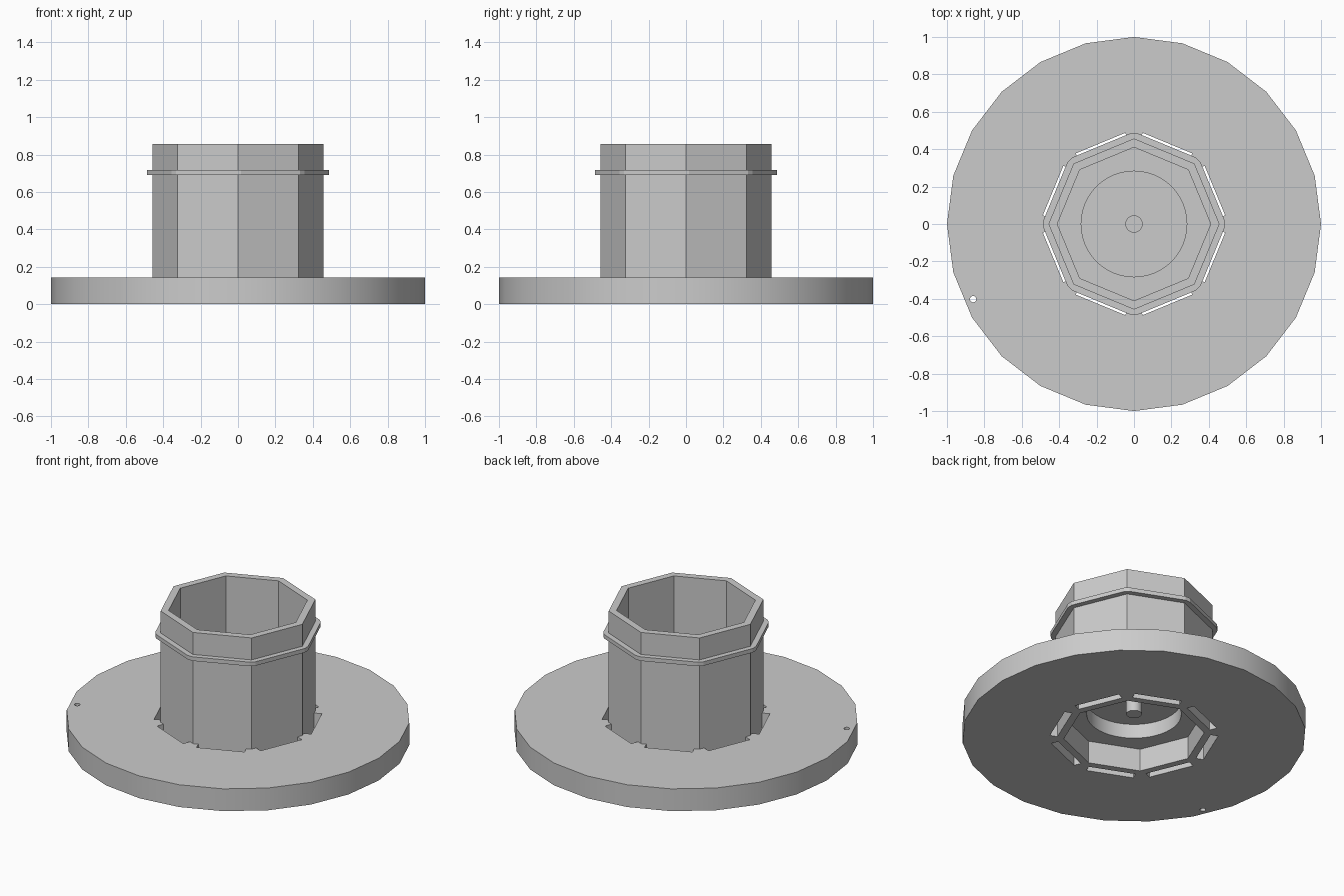
import bpy, bmesh
from math import cos, sin, pi, radians
from mathutils import Matrix

if "Cube" in bpy.data.objects:
    bpy.data.objects.remove(bpy.data.objects["Cube"])


def circle(r, n):
    return [(r * cos(2 * pi * i / n), r * sin(2 * pi * i / n)) for i in range(n)]


def octagon(r, n):
    """n points walked along an octagon with corner radius r"""
    out = []
    for i in range(n):
        a = 2 * pi * i / n
        rr = r * cos(pi / 8) / cos(a % (pi / 4) - pi / 8)
        out.append((rr * cos(a), rr * sin(a)))
    return out


def blunt_octagon(r, half):
    """octagon with corners cut, two points per corner"""
    out = []
    for i in range(8):
        for s in (-half, half):
            a = i * pi / 4 + s
            out.append((r * cos(a), r * sin(a)))
    return out


def prism(bm, pts, z0, z1):
    lo = [bm.verts.new((x, y, z0)) for x, y in pts]
    hi = [bm.verts.new((x, y, z1)) for x, y in pts]
    n = len(pts)
    bm.faces.new(lo[::-1])
    bm.faces.new(hi)
    for i in range(n):
        j = (i + 1) % n
        bm.faces.new((lo[i], lo[j], hi[j], hi[i]))


def finish(name, bm):
    bmesh.ops.recalc_face_normals(bm, faces=bm.faces)
    me = bpy.data.meshes.new(name)
    bm.to_mesh(me)
    bm.free()
    ob = bpy.data.objects.new(name, me)
    bpy.context.collection.objects.link(ob)
    return ob


def smooth(ob):
    bpy.ops.object.select_all(action='DESELECT')
    ob.select_set(True)
    bpy.context.view_layer.objects.active = ob
    bpy.ops.object.shade_smooth_by_angle(angle=radians(30))


def solid(name, pts, z0, z1):
    bm = bmesh.new()
    prism(bm, pts, z0, z1)
    return finish(name, bm)


def sleeve(name, outer, inner, z0, z1):
    """hollow wall between two outlines with equal point counts"""
    bm = bmesh.new()
    loops = [[bm.verts.new((x, y, z)) for x, y in p]
             for p, z in ((outer, z0), (outer, z1), (inner, z1), (inner, z0))]
    n = len(outer)
    for k in range(4):
        a, b = loops[k], loops[(k + 1) % 4]
        for i in range(n):
            j = (i + 1) % n
            bm.faces.new((a[i], a[j], b[j], b[i]))
    return finish(name, bm)


BASE, TOP = 0.143, 0.857
R_OUT, R_IN = 0.457, 0.41

# base disc
disc = solid("base_disc", circle(1.0, 24), 0, BASE)

# cutter: centre opening, eight slots and the small rim hole
bm = bmesh.new()
prism(bm, circle(R_IN, 8), -0.1, 0.3)
prism(bm, [(x - 0.86, y - 0.402) for x, y in circle(0.017, 16)], -0.1, 0.3)
slot_in = R_OUT * cos(pi / 8)
for i in range(8):
    m = Matrix.Rotation(pi / 8 + i * pi / 4, 2)
    box = [(slot_in, -0.143), (0.468, -0.143), (0.468, 0.143), (slot_in, 0.143)]
    prism(bm, [(m[0][0] * x + m[0][1] * y, m[1][0] * x + m[1][1] * y) for x, y in box], -0.1, 0.3)
cutter = finish("disc_cutter", bm)
cutter.hide_render = True

mod = disc.modifiers.new("openings", 'BOOLEAN')
mod.operation = 'DIFFERENCE'
mod.solver = 'EXACT'
mod.object = cutter
bpy.context.view_layer.objects.active = disc
bpy.ops.object.modifier_apply(modifier=mod.name)
bpy.data.objects.remove(cutter)
smooth(disc)

# octagonal tube and its collar
sleeve("octagonal_tube", circle(R_OUT, 8), circle(R_IN, 8), BASE, TOP)
sleeve("collar", blunt_octagon(0.486, 0.035), blunt_octagon(0.435, 0.035), 0.69, 0.716)

# floor of the tube, with a raised round cup and a centre pin
sleeve("tube_floor", octagon(0.42, 48), circle(0.28, 48), BASE + 0.002, 0.165)
smooth(sleeve("cup_wall", circle(0.285, 48), circle(0.275, 48), BASE, 0.25))
solid("cup_top", circle(0.28, 48), 0.235, 0.25)
smooth(solid("centre_pin", circle(0.046, 32), 0.145, 0.32))
